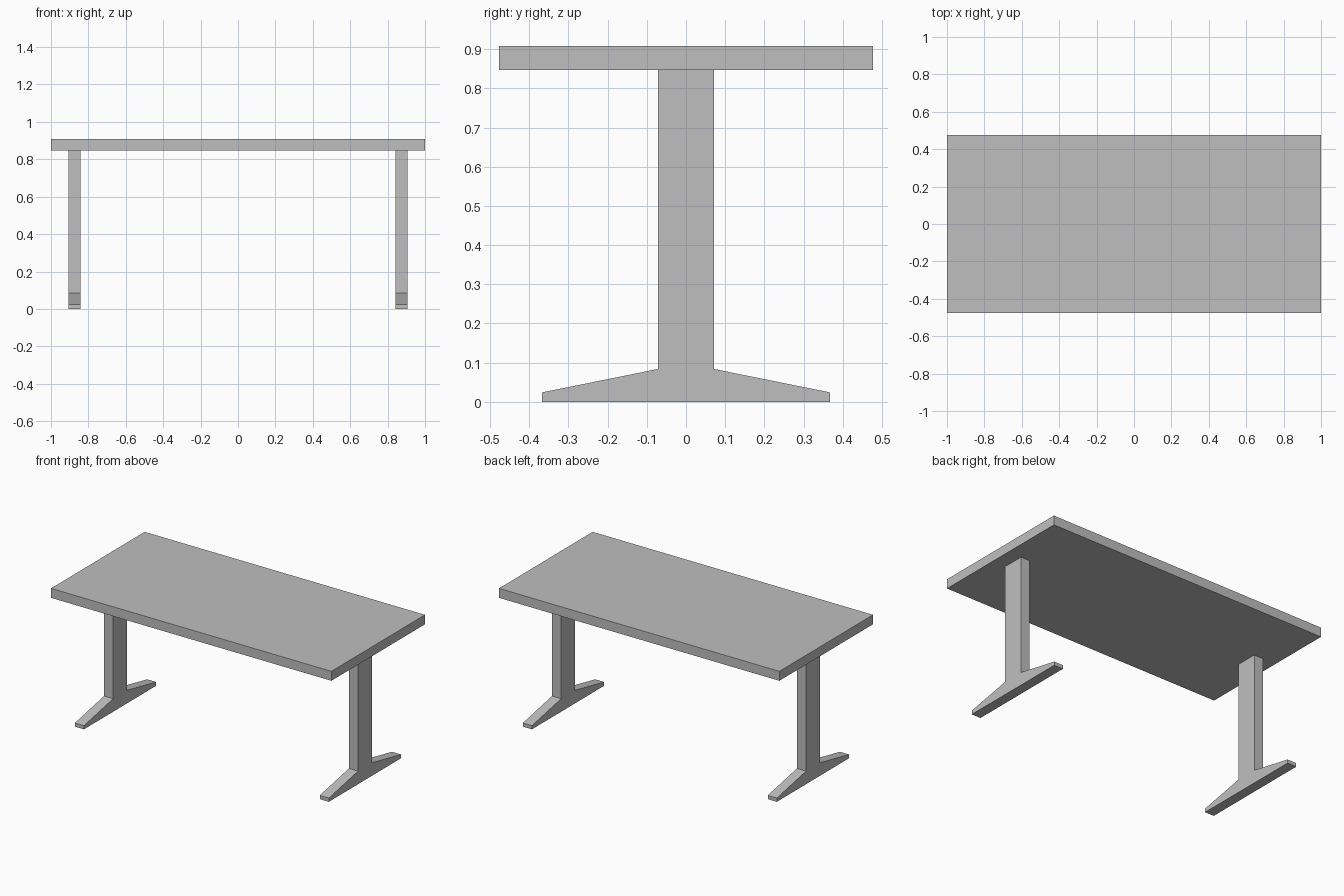
import bpy
import bmesh
from mathutils import Vector

cube = bpy.data.objects.get("Cube")
if cube:
    bpy.data.objects.remove(cube, do_unlink=True)

grey = bpy.data.materials.new("light_grey")
grey.use_nodes = True
colour = (0.52, 0.52, 0.52, 1)
grey.diffuse_color = colour
grey.node_tree.nodes["Principled BSDF"].inputs["Base Color"].default_value = colour


def extrude_profile(name, profile, x_min, x_max):
    """Extrude a (y, z) outline along x into a solid part."""
    bm = bmesh.new()
    face = bm.faces.new([bm.verts.new((x_min, y, z)) for y, z in profile])
    result = bmesh.ops.extrude_face_region(bm, geom=[face])
    moved = [v for v in result["geom"] if isinstance(v, bmesh.types.BMVert)]
    bmesh.ops.translate(bm, verts=moved, vec=Vector((x_max - x_min, 0, 0)))
    bmesh.ops.recalc_face_normals(bm, faces=bm.faces)
    mesh = bpy.data.meshes.new(name)
    bm.to_mesh(mesh)
    bm.free()
    mesh.materials.append(grey)
    obj = bpy.data.objects.new(name, mesh)
    bpy.context.collection.objects.link(obj)
    return obj


# Table top slab
bottom, top, depth = 0.847, 0.908, 0.477
extrude_profile("table_top", [(-depth, bottom), (depth, bottom), (depth, top), (-depth, top)], -1, 1)

# Legs: upright post flowing into a tapered foot, mirrored front to back
half = [(0.368, 0), (0.368, 0.024), (0.071, 0.084), (0.071, bottom)]
outline = half + [(-y, z) for y, z in reversed(half)]
inner, outer = 0.841, 0.906
extrude_profile("left_leg", outline, inner, outer)
extrude_profile("right_leg", outline, -outer, -inner)
